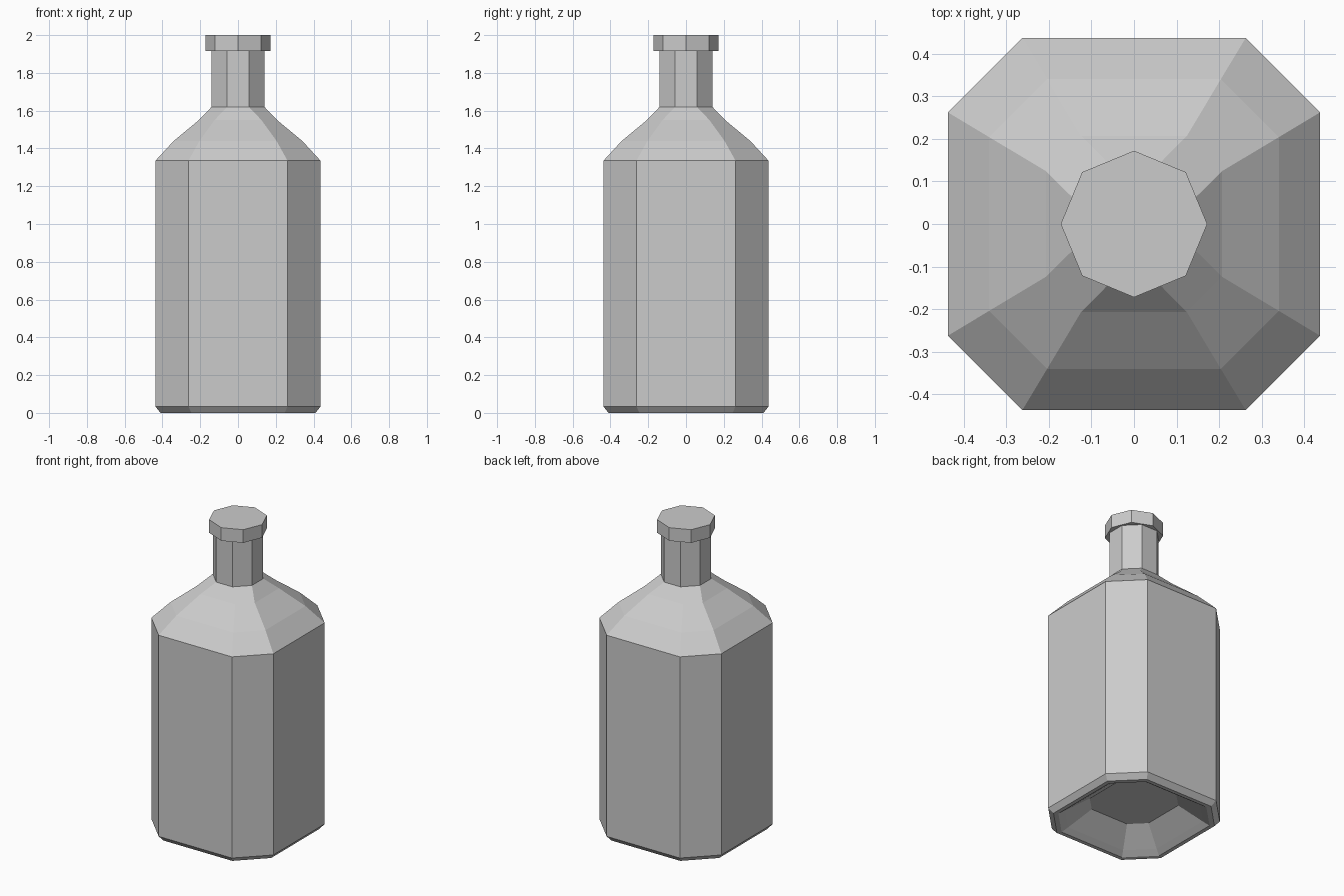
import bpy, bmesh, math

if "Cube" in bpy.data.objects:
    bpy.data.objects.remove(bpy.data.objects["Cube"])

REGULAR = math.tan(math.pi / 8)


def octagon(half, ratio, z):
    """Axis-aligned octagon: half width, and flat side length as a share of it."""
    c = half * ratio
    return [(half, -c, z), (half, c, z), (c, half, z), (-c, half, z),
            (-half, c, z), (-half, -c, z), (-c, -half, z), (c, -half, z)]


def loft(name, profile):
    """Skin a stack of octagons and close both ends."""
    bm = bmesh.new()
    rings = [[bm.verts.new(p) for p in octagon(*row)] for row in profile]
    for a, b in zip(rings, rings[1:]):
        for i in range(8):
            j = (i + 1) % 8
            bm.faces.new((a[i], a[j], b[j], b[i]))
    bm.faces.new(rings[0][::-1])
    bm.faces.new(rings[-1])
    bmesh.ops.recalc_face_normals(bm, faces=bm.faces)
    mesh = bpy.data.meshes.new(name)
    bm.to_mesh(mesh)
    bm.free()
    obj = bpy.data.objects.new(name, mesh)
    bpy.context.collection.objects.link(obj)
    return obj


# Bottle: recessed base, chamfered foot, body, curved shoulder, neck
loft("bottle", [
    (0.225, 0.6, 0.12), (0.35, 0.6, 0.025), (0.385, 0.6, 0.0),
    (0.41, 0.6, 0.0), (0.437, 0.6, 0.033), (0.437, 0.6, 1.335),
    (0.34, 0.6, 1.44), (0.207, 0.6, 1.55), (0.14, REGULAR, 1.62),
    (0.14, REGULAR, 1.92),
])

# Lip: regular octagon turned so its corners lie on the axes
bpy.ops.mesh.primitive_cylinder_add(vertices=8, radius=0.172, depth=0.085,
                                    location=(0, 0, 1.9575))
bpy.context.object.name = "lip"
